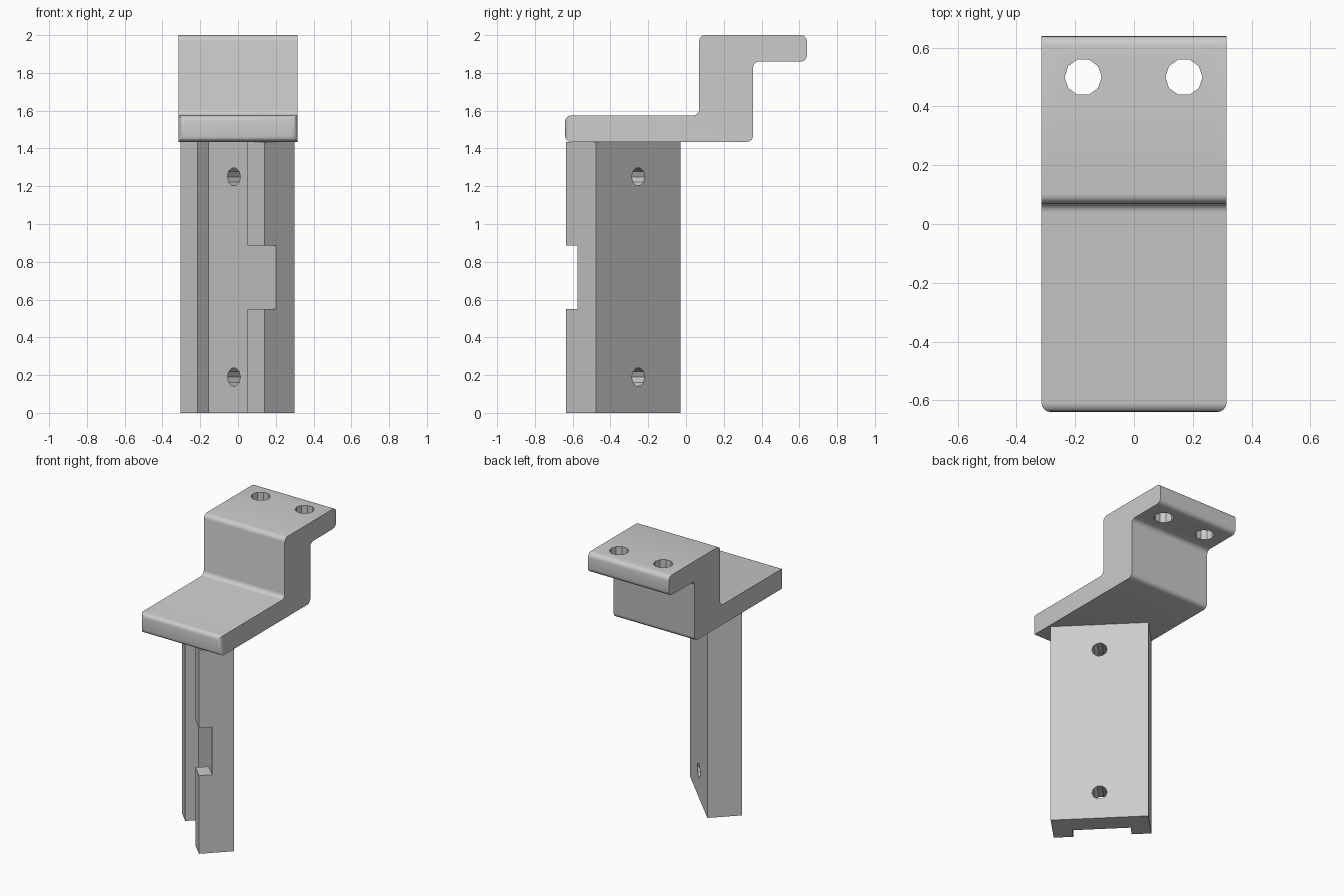
import bpy
import bmesh
import math
from mathutils import Matrix, Vector

cube = bpy.data.objects.get("Cube")
if cube:
    bpy.data.objects.remove(cube, do_unlink=True)

grey = bpy.data.materials.new("plain grey")
grey.use_nodes = True
colour = (0.6, 0.6, 0.6, 1)
grey.diffuse_color = colour
for node in grey.node_tree.nodes:
    if node.type == 'BSDF_PRINCIPLED':
        node.inputs["Base Color"].default_value = colour


def add_object(name, bm, matrix=Matrix()):
    bmesh.ops.recalc_face_normals(bm, faces=bm.faces)
    mesh = bpy.data.meshes.new(name)
    bm.to_mesh(mesh)
    bm.free()
    mesh.materials.append(grey)
    obj = bpy.data.objects.new(name, mesh)
    obj.matrix_world = matrix
    bpy.context.collection.objects.link(obj)
    return obj


def extrude(points, direction):
    """Solid from a closed outline swept along a direction."""
    bm = bmesh.new()
    face = bm.faces.new([bm.verts.new(p) for p in points])
    swept = bmesh.ops.extrude_face_region(bm, geom=[face], use_keep_orig=True)
    verts = [g for g in swept["geom"] if isinstance(g, bmesh.types.BMVert)]
    bmesh.ops.translate(bm, verts=verts, vec=direction)
    return bm


def drill(radius, matrix):
    """Ten-sided cutter along the local z axis."""
    bm = bmesh.new()
    bmesh.ops.create_cone(bm, cap_ends=True, segments=10, radius1=radius,
                          radius2=radius, depth=0.6)
    # put a corner on the local x axis
    first = max(bm.verts, key=lambda v: v.co.x)
    turn = -math.atan2(first.co.y, first.co.x)
    bmesh.ops.rotate(bm, verts=bm.verts, matrix=Matrix.Rotation(turn, 3, 'Z'))
    return add_object("hole_cutter", bm, matrix)


def cut(obj, cutters):
    bpy.context.view_layer.update()
    bpy.ops.object.select_all(action='DESELECT')
    obj.select_set(True)
    bpy.context.view_layer.objects.active = obj
    for cutter in cutters:
        cutter.hide_render = True
        mod = obj.modifiers.new("cut", 'BOOLEAN')
        mod.operation = 'DIFFERENCE'
        mod.solver = 'EXACT'
        mod.object = cutter
        bpy.ops.object.modifier_apply(modifier=mod.name)
        bpy.data.objects.remove(cutter, do_unlink=True)
    bpy.ops.object.shade_smooth_by_angle(angle=math.radians(30))


# Stepped bracket: side outline swept across the width, then rounded
half = 0.315
outline = [(-0.64, 1.435), (0.355, 1.435), (0.355, 1.86), (0.64, 1.86),
           (0.64, 2.0), (0.07, 2.0), (0.07, 1.575), (-0.64, 1.575)]
bm = extrude([(-half, y, z) for y, z in outline], (2 * half, 0, 0))


def rounded(edge):
    a, b = (v.co for v in edge.verts)
    across = abs(a.x - b.x) > 0.1
    front_corner = max(a.y, b.y) < -0.6
    return across or front_corner


bmesh.ops.bevel(bm, geom=[e for e in bm.edges if rounded(e)], offset=0.032,
                offset_type='OFFSET', segments=4, profile=0.5, affect='EDGES')
bracket = add_object("stepped_bracket", bm)
cut(bracket, [drill(0.063, Matrix.Translation((x, 0.5, 1.93)))
              for x in (-0.173, 0.17)])

# Channel post, turned 45 degrees under the bracket
place = Matrix.Translation((-0.0025, -0.3325, 0)) @ Matrix.Rotation(-math.pi / 4, 4, 'Z')
w, d, inner, floor = 0.315, 0.113, 0.188, -0.028
channel = [(-w, d), (-w, -d), (-inner, -d), (-inner, floor),
           (inner, floor), (inner, -d), (w, -d), (w, d)]
post = add_object("channel_post",
                  extrude([(x, y, 0) for x, y in channel], (0, 0, 1.435)), place)

# Notch in one leg and two cross holes
notch = [(0.1, floor), (0.4, floor), (0.4, -0.2), (0.1, -0.2)]
cutters = [add_object("notch_cutter",
                      extrude([(x, y, 0.55) for x, y in notch], (0, 0, 0.335)), place)]
for z in (0.19, 1.25):
    cutters.append(drill(0.049, place @ Matrix.Translation(Vector((0, 0, z)))
                         @ Matrix.Rotation(math.pi / 2, 4, 'X')))
cut(post, cutters)
